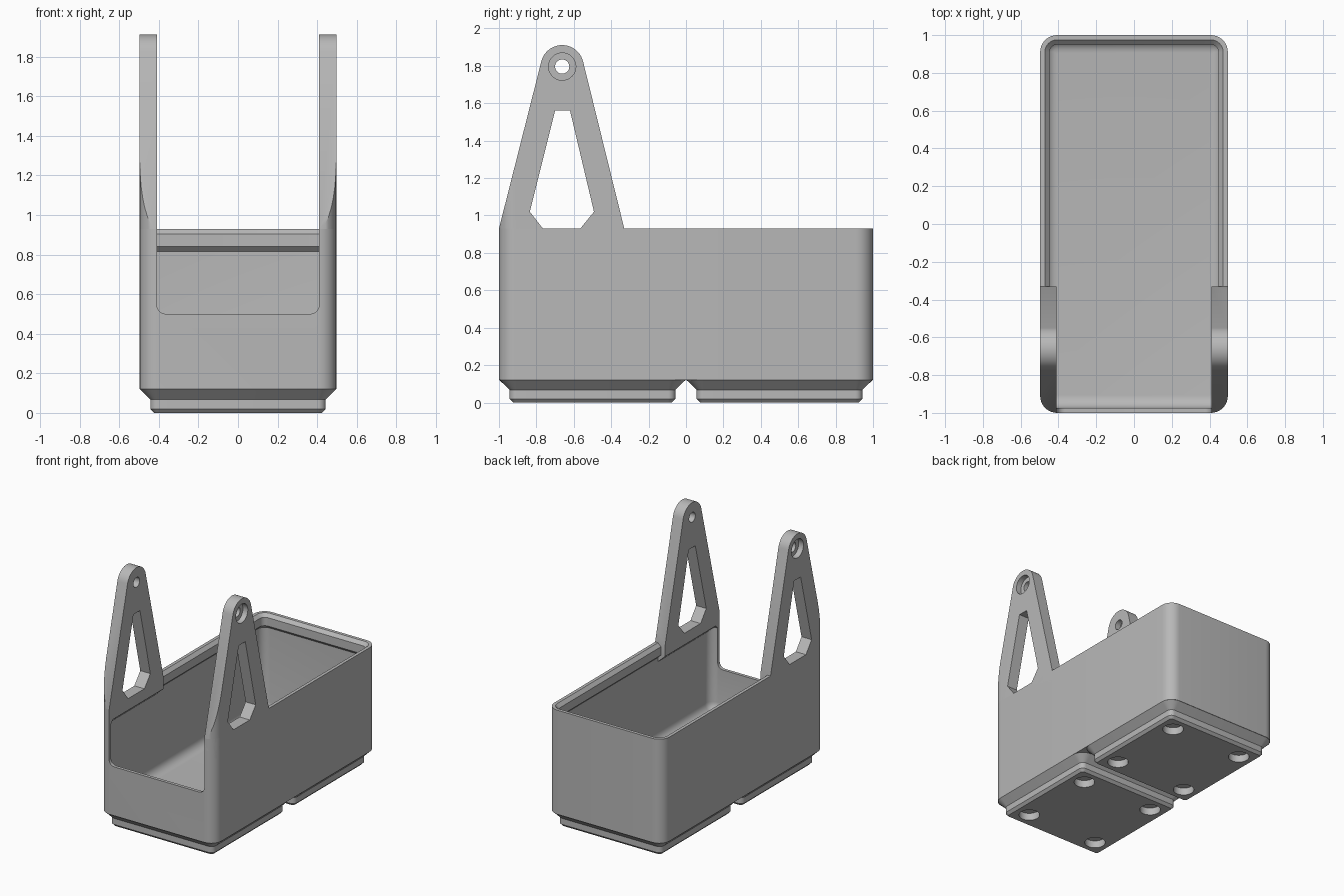
import bpy
import bmesh
from math import sin, cos, pi, radians
from mathutils import Vector

cube = bpy.data.objects.get("Cube")
if cube:
    bpy.data.objects.remove(cube, do_unlink=True)

grey = bpy.data.materials.new("light_grey")
grey.use_nodes = True
grey.diffuse_color = (0.48, 0.48, 0.48, 1)
grey.node_tree.nodes["Principled BSDF"].inputs["Base Color"].default_value = (0.48, 0.48, 0.48, 1)

HX, HY, R = 0.497, 1.0, 0.09      # half width, half length, corner radius
RIM = 0.93


def make(name, bm):
    bmesh.ops.recalc_face_normals(bm, faces=bm.faces)
    mesh = bpy.data.meshes.new(name)
    bm.to_mesh(mesh)
    bm.free()
    mesh.materials.append(grey)
    ob = bpy.data.objects.new(name, mesh)
    bpy.context.collection.objects.link(ob)
    return ob


def ring(hx, hy, r, z, cy=0, n=8):
    """Rounded rectangle at height z."""
    pts = []
    for q, (sx, sy) in enumerate([(1, 1), (-1, 1), (-1, -1), (1, -1)]):
        for i in range(n + 1):
            a = pi / 2 * (q + i / n)
            pts.append(Vector((sx * (hx - r) + r * cos(a), cy + sy * (hy - r) + r * sin(a), z)))
    return pts


def loft(name, rings):
    """Skin a stack of rings and cap both ends."""
    bm = bmesh.new()
    loops = [[bm.verts.new(p) for p in pts] for pts in rings]
    for a, b in zip(loops, loops[1:]):
        for i in range(len(a)):
            j = (i + 1) % len(a)
            bm.faces.new((a[i], a[j], b[j], b[i]))
    bm.faces.new(loops[0])
    bm.faces.new(loops[-1])
    return make(name, bm)


def prism_x(name, outline, x0, x1):
    """Extrude a (y, z) outline from x0 to x1."""
    return loft(name, [[Vector((x, y, z)) for y, z in outline] for x in (x0, x1)])


def circle(cy, cz, r, n=32, start=0, end=2 * pi, closed=True):
    steps = n if closed else n - 1
    return [(cy + r * cos(start + (end - start) * i / steps),
             cz + r * sin(start + (end - start) * i / steps)) for i in range(n)]


def boolean(ob, cutters, op="DIFFERENCE"):
    """Apply the cutters to the object and remove them."""
    for c in cutters:
        m = ob.modifiers.new("cut", "BOOLEAN")
        m.operation, m.solver, m.object = op, "EXACT", c
        c.hide_render = True
    bpy.context.view_layer.update()
    dg = bpy.context.evaluated_depsgraph_get()
    mesh = bpy.data.meshes.new_from_object(ob.evaluated_get(dg))
    ob.modifiers.clear()
    ob.data = mesh
    for c in cutters:
        bpy.data.objects.remove(c, do_unlink=True)


def smooth(ob):
    ob.data.polygons.foreach_set("use_smooth", [True] * len(ob.data.polygons))
    ob.data.set_sharp_from_angle(angle=radians(30))


# Bin body: outer wall, stacking lip, inner wall, filleted floor
profile = [(0, 0.12), (0, RIM), (0.025, RIM), (0.05, 0.905), (0.05, 0.84), (0.025, 0.815)]
WALL, FLOOR, FIL = 0.025, 0.17, 0.067
for i in range(7):
    a = pi / 2 * i / 6
    profile.append((WALL + FIL * (1 - cos(a)), FLOOR + FIL * (1 - sin(a))))
body = loft("bin_body", [ring(HX - d, HY - d, max(R - d, 0.012), z) for d, z in profile])

# Front opening with rounded lower corners
CUT_X, SILL, CR = 0.41, 0.50, 0.045
corner = [(CUT_X - CR + CR * sin(pi / 2 * i / 6), SILL + CR - CR * cos(pi / 2 * i / 6)) for i in range(7)]
opening = [(-x, z) for x, z in reversed(corner)] + corner + [(CUT_X, 1.2), (-CUT_X, 1.2)]
cutter = loft("opening_cutter", [[Vector((x, y, z)) for x, z in opening] for y in (-1.1, -0.9)])
boolean(body, [cutter])
smooth(body)

# Two stepped feet with magnet holes underneath
for cy, label in ((-0.5, "front"), (0.5, "back")):
    steps = [(0.424, 0.02, 0), (0.443, 0.038, 0.02), (0.443, 0.038, 0.067), (0.497, R, 0.12)]
    foot = loft(label + "_foot", [ring(h, h, r, z, cy) for h, r, z in steps])
    holes = []
    for sx in (-1, 1):
        for sy in (-1, 1):
            pts = circle(sx * 0.311, cy + sy * 0.311, 0.075)
            holes.append(loft("magnet_cutter", [[Vector((x, y, z)) for x, y in pts] for z in (-0.05, 0.057)]))
    boolean(foot, holes)
    smooth(foot)

# Two tapered arms on the side walls, each with a window and a stepped pivot hole
PY, PZ, PR = -0.662, 1.796, 0.115
tilt = radians(14)
outline = [(-0.33, 0.84), (-0.33, RIM)]
outline += circle(PY, PZ, PR, 25, tilt, pi - tilt, closed=False)
outline += [(-1.0, RIM), (-1.0, 0.84)]
window = [(-0.70, 1.56), (-0.62, 1.56), (-0.492, 1.02), (-0.565, RIM), (-0.765, RIM), (-0.835, 1.02)]
for s, label in ((1, "left"), (-1, "right")):
    arm = prism_x(label + "_arm", outline, s * CUT_X, s * HX)
    # Sloped underside runs back down into the wall
    for v in arm.data.vertices:
        if v.co.z < 0.85 and abs(v.co.x) > 0.45:
            v.co.z = 0.76
    boolean(arm, [loft("corner_trim", [ring(HX, HY, R, z) for z in (0.5, 2.2)])], "INTERSECT")
    boolean(arm, [
        prism_x("window_cutter", window, s * 0.3, s * 0.6),
        prism_x("pivot_cutter", circle(PY, PZ, 0.038), s * 0.3, s * 0.6),
        prism_x("recess_cutter", circle(PY, PZ, 0.073), s * 0.455, s * 0.6),
    ])
    smooth(arm)
